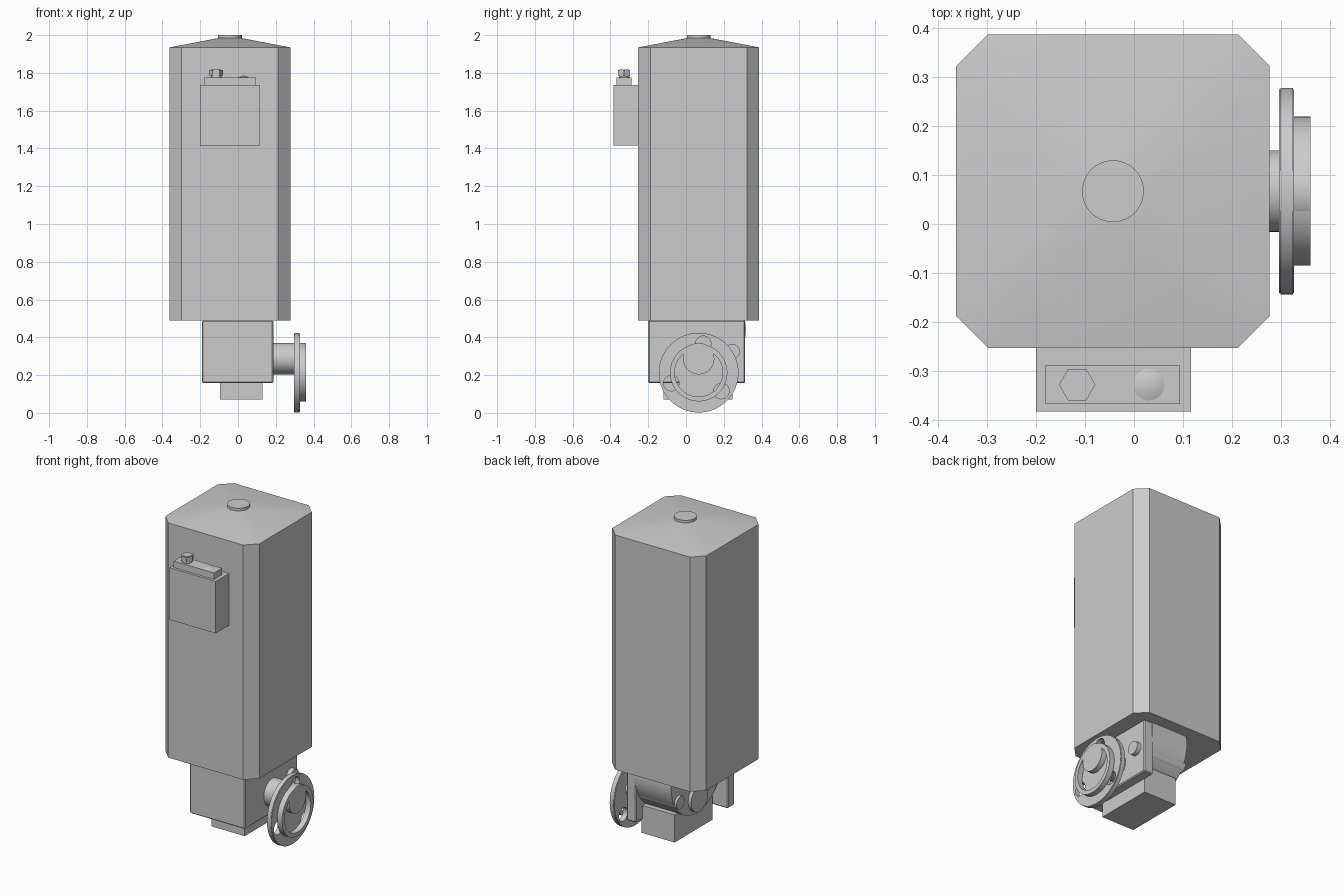
import bpy
import bmesh
from math import radians, cos, sin, pi
from mathutils import Matrix, Vector

cube = bpy.data.objects.get("Cube")
if cube:
    bpy.data.objects.remove(cube, do_unlink=True)

gray = bpy.data.materials.new("light_gray")
gray.use_nodes = True
gray.diffuse_color = (0.6, 0.6, 0.6, 1)
gray.node_tree.nodes["Principled BSDF"].inputs["Base Color"].default_value = (0.6, 0.6, 0.6, 1)


def finish(name, bm):
    bmesh.ops.recalc_face_normals(bm, faces=bm.faces)
    mesh = bpy.data.meshes.new(name)
    bm.to_mesh(mesh)
    bm.free()
    mesh.materials.append(gray)
    obj = bpy.data.objects.new(name, mesh)
    bpy.context.collection.objects.link(obj)
    return obj


def box(name, x, y, z, bevel=0):
    bm = bmesh.new()
    bmesh.ops.create_cube(bm, size=1)
    for v in bm.verts:
        v.co = [lo + (c + 0.5) * (hi - lo) for c, (lo, hi) in zip(v.co, (x, y, z))]
    if bevel:
        bmesh.ops.bevel(bm, geom=bm.edges[:], offset=bevel, segments=1, affect='EDGES')
    return finish(name, bm)


def cylinder(name, axis, a, b, center, r, r_end=None, sides=48, bevel=0):
    """Cylinder from a to b along x or z; center holds the other two coordinates."""
    bm = bmesh.new()
    bmesh.ops.create_cone(bm, cap_ends=True, segments=sides, radius1=r,
                          radius2=r if r_end is None else r_end, depth=b - a)
    if bevel:
        rims = [e for e in bm.edges if abs(e.verts[0].co.z - e.verts[1].co.z) < 1e-5]
        bmesh.ops.bevel(bm, geom=rims, offset=bevel, segments=2, affect='EDGES')
    mid = (a + b) / 2
    if axis == 'x':
        m = Matrix.Translation((mid, *center)) @ Matrix.Rotation(pi / 2, 4, 'Y')
    else:
        m = Matrix.Translation((*center, mid))
    bm.transform(m)
    return finish(name, bm)


def cut(target, cutter):
    cutter.hide_render = True
    cutter.hide_set(True)
    cutter.display_type = 'WIRE'
    mod = target.modifiers.new("cut", 'BOOLEAN')
    mod.operation = 'DIFFERENCE'
    mod.solver = 'EXACT'
    mod.object = cutter


# Tall housing: chamfered square column with a shallow roof rising to a round top
CX, CY, HALF, CH = -0.043, 0.067, 0.32, 0.065
bm = bmesh.new()
for z in (0.49, 1.935):
    for sx in (-1, 1):
        for sy in (-1, 1):
            bm.verts.new((CX + sx * HALF, CY + sy * (HALF - CH), z))
            bm.verts.new((CX + sx * (HALF - CH), CY + sy * HALF, z))
for i in range(48):
    t = 2 * pi * i / 48
    bm.verts.new((CX + 0.063 * cos(t), CY + 0.063 * sin(t), 1.984))
bmesh.ops.convex_hull(bm, input=bm.verts[:])
bmesh.ops.dissolve_limit(bm, angle_limit=0.002, verts=bm.verts[:], edges=bm.edges[:])
finish("housing", bm)
cylinder("roof_cap", 'z', 1.975, 2.0, (CX, CY), 0.063)

# Control box on the front
box("control_box", (-0.2, 0.116), (-0.383, -0.25), (1.415, 1.735))
box("control_box_lid", (-0.181, 0.094), (-0.367, -0.289), (1.73, 1.775))
cylinder("knob_stem", 'z', 1.77, 1.8, (-0.116, -0.328), 0.028)
cylinder("knob_head", 'z', 1.785, 1.815, (-0.116, -0.328), 0.037, sides=6).data.transform(
    Matrix.Translation((-0.116, -0.328, 0)) @ Matrix.Rotation(pi / 6, 4, 'Z')
    @ Matrix.Translation((0.116, 0.328, 0)))
cylinder("knob_top", 'z', 1.81, 1.818, (-0.116, -0.328), 0.027)
cylinder("lamp", 'z', 1.775, 1.787, (0.03, -0.328), 0.032, 0)

# L-shaped bracket under the housing
box("bracket_front", (-0.19, 0.187), (-0.2, -0.135), (0.157, 0.49), 0.006)
box("bracket_side", (0.122, 0.187), (-0.2, 0.312), (0.157, 0.49), 0.006)

# Drive parts between the plates
box("lower_block", (-0.095, 0.13), (-0.12, 0.247), (0.07, 0.24))
cylinder("motor", 'x', -0.12, 0.13, (0.067, 0.44), 0.25, sides=64)
cylinder("shaft", 'x', -0.14, 0.36, (0.067, 0.287), 0.083)
cylinder("tie_rod", 'x', -0.135, 0.215, (0.245, 0.325), 0.04)

# Wheel: drilled disc with a raised ring set off the shaft
HUB = Vector((0.067, 0.213))
disc = cylinder("wheel_disc", 'x', 0.296, 0.327, HUB, 0.211, sides=64, bevel=0.003)
for i in range(3):
    t = radians(81 + 120 * i)
    p = HUB + 0.155 * Vector((cos(t), sin(t)))
    cut(disc, cylinder(f"hole_cutter_{i + 1}", 'x', 0.25, 0.4, p, 0.041, sides=32))
ring = cylinder("wheel_ring", 'x', 0.326, 0.36, HUB, 0.152, sides=64)
cut(ring, cylinder("ring_cutter", 'x', 0.3, 0.4, HUB, 0.127, sides=64))

# Smooth the round sides, keep edges crisp
bpy.ops.object.select_all(action='DESELECT')
for obj in bpy.context.scene.objects:
    if obj.type == 'MESH' and not obj.hide_render:
        obj.select_set(True)
        bpy.context.view_layer.objects.active = obj
bpy.ops.object.shade_smooth_by_angle(angle=radians(30))
